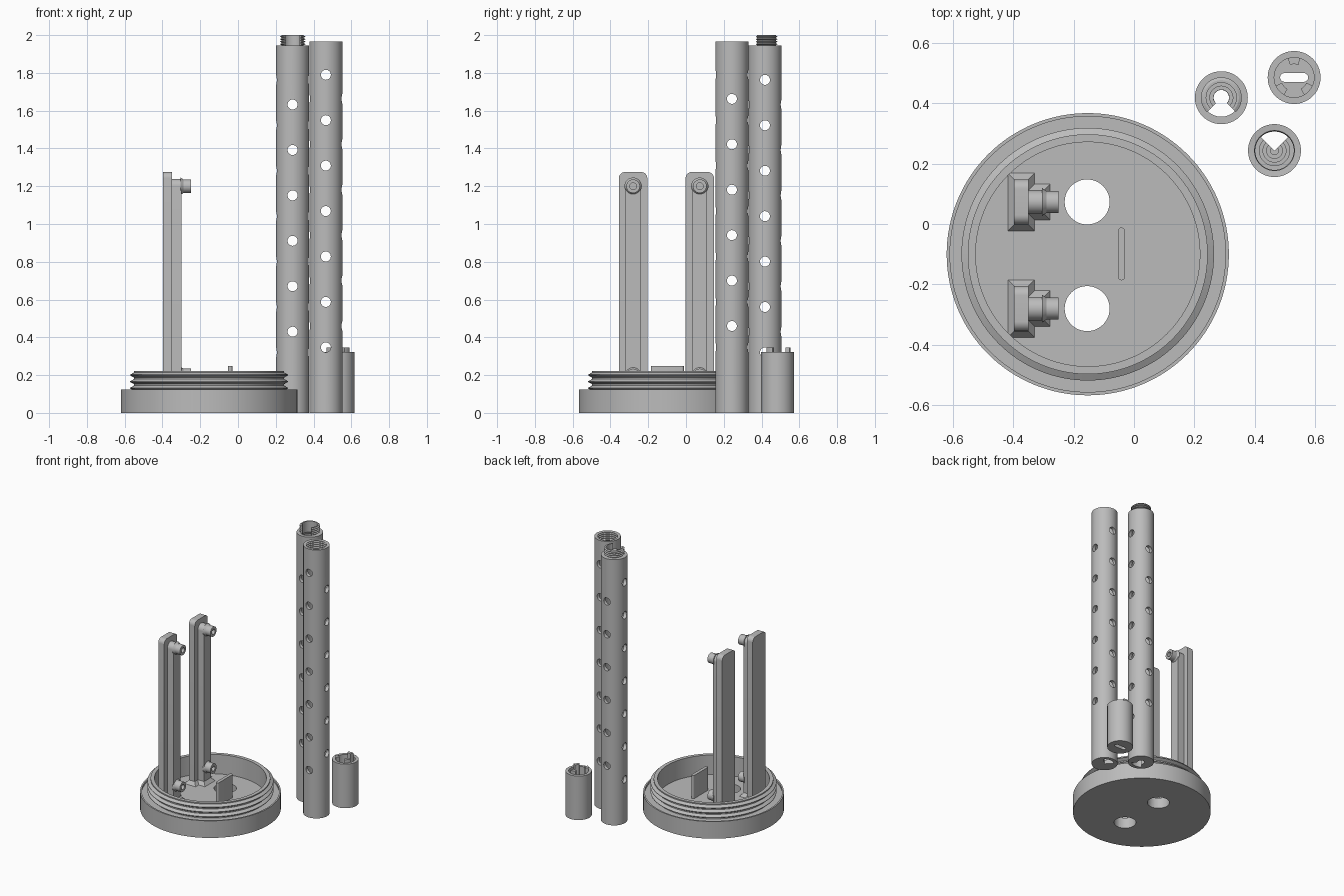
import bpy, bmesh, math
from mathutils import Matrix, Vector

if "Cube" in bpy.data.objects:
    bpy.data.objects.remove(bpy.data.objects["Cube"])

grey = bpy.data.materials.new("light_grey")
grey.diffuse_color = (0.5, 0.5, 0.5, 1)
grey.use_nodes = True
grey.node_tree.nodes["Principled BSDF"].inputs["Base Color"].default_value = grey.diffuse_color
ALONG_X = Matrix(((0, 0, 1), (1, 0, 0), (0, 1, 0))).to_4x4()   # local x,y,z -> world y,z,x
ALONG_Y = Matrix(((1, 0, 0), (0, 0, 1), (0, 1, 0))).to_4x4()


def finish(name, bm, mat=Matrix()):
    bm.transform(mat)
    bmesh.ops.recalc_face_normals(bm, faces=bm.faces)
    me = bpy.data.meshes.new(name)
    bm.to_mesh(me)
    bm.free()
    me.materials.append(grey)
    ob = bpy.data.objects.new(name, me)
    bpy.context.collection.objects.link(ob)
    return ob


def activate(ob):
    bpy.ops.object.select_all(action='DESELECT')
    ob.select_set(True)
    bpy.context.view_layer.objects.active = ob


def smooth(ob):
    activate(ob)
    bpy.ops.object.shade_smooth_by_angle(angle=math.radians(30))


def lathe(name, profile, n, mat=Matrix()):
    """Revolve (r, z) points running from axis to axis."""
    bm = bmesh.new()
    rings = []
    for r, z in profile:
        if r < 1e-6:
            rings.append([bm.verts.new((0, 0, z))] * n)
        else:
            rings.append([bm.verts.new((r * math.cos(2 * math.pi * i / n),
                                        r * math.sin(2 * math.pi * i / n), z)) for i in range(n)])
    for a, b in zip(rings, rings[1:]):
        for i in range(n):
            j = (i + 1) % n
            quad = list(dict.fromkeys((a[i], a[j], b[j], b[i])))
            if len(quad) > 2:
                bm.faces.new(quad)
    return finish(name, bm, mat)


def prism(name, pts, lo, hi, mat=Matrix()):
    """Extrude a flat outline along local z."""
    bm = bmesh.new()
    a = [bm.verts.new((x, y, lo)) for x, y in pts]
    b = [bm.verts.new((x, y, hi)) for x, y in pts]
    bm.faces.new(a)
    bm.faces.new(b)
    for i in range(len(a)):
        j = (i + 1) % len(a)
        bm.faces.new((a[i], a[j], b[j], b[i]))
    return finish(name, bm, mat)


def arc(cx, cy, r, a0, a1, n=10):
    return [(cx + r * math.cos(math.radians(a0 + (a1 - a0) * i / n)),
             cy + r * math.sin(math.radians(a0 + (a1 - a0) * i / n))) for i in range(n + 1)]


def cut(ob, cutter):
    activate(ob)
    mod = ob.modifiers.new("cut", 'BOOLEAN')
    mod.operation, mod.solver, mod.object = 'DIFFERENCE', 'EXACT', cutter
    bpy.ops.object.modifier_apply(modifier=mod.name)
    bpy.data.objects.remove(cutter)


def cylinder(r, lo, hi, mat, n=32):
    return lathe("cutter", [(0, lo), (r, lo), (r, hi), (0, hi)], n, mat)


def thread(r_root, r_tip, lo, hi, turns):
    """Zigzag profile from lo to hi."""
    p = (hi - lo) / turns
    pts = []
    for k in range(turns):
        z = lo + k * p
        pts += [(r_root, z), (r_root, z + p * 0.15), (r_tip, z + p * 0.5),
                (r_tip, z + p * 0.6), (r_root, z + p * 0.95)]
    return pts + [(r_root, hi)]


def at(x, y, z=0):
    return Matrix.Translation((x, y, z))


# ---- round base with threaded collar
FLOOR, BX, BY = 0.08, -0.153, -0.1
base = lathe("threaded_base", [(0, 0), (0.467, 0), (0.467, 0.125), (0.456, 0.125), (0.456, 0.11), (0.4, 0.11)]
             + thread(0.397, 0.418, 0.112, 0.216, 3)
             + [(0.397, 0.222), (0.371, 0.222), (0.371, FLOOR), (0, FLOOR)], 128, at(BX, BY))
STAND_Y = (-0.28, 0.073)
for y in STAND_Y:
    cut(base, cylinder(0.0745, -0.1, 0.3, at(-0.155, y), 48))
smooth(base)

# ---- low fin on the base floor
fin = prism("floor_fin", arc(-0.0415, -0.023, 0.0115, 0, 180) + arc(-0.0415, -0.175, 0.0115, 180, 360),
            FLOOR - 0.01, 0.249)
smooth(fin)


# ---- upright stands: plate, rib, pegs and flared feet
def foot(name, x0, x1, half, y, grow=0.022, h=0.025):
    bm = bmesh.new()
    bmesh.ops.create_cube(bm, size=1)
    for v in bm.verts:
        g = grow if v.co.z < 0 else 0
        v.co = Vector(((x1 + g) if v.co.x > 0 else (x0 - g),
                       y + math.copysign(half + g, v.co.y),
                       FLOOR - 0.002 if v.co.z < 0 else FLOOR + h))
    finish(name, bm)


for side, y in zip(("front", "back"), STAND_Y):
    w, top, r = 0.075, 1.275, 0.032
    outline = ([(-w, FLOOR - 0.01), (w, FLOOR - 0.01)] + arc(w - r, top - r, r, 0, 90)
               + arc(-w + r, top - r, r, 90, 180))
    smooth(prism(side + "_stand_plate", outline, -0.397, -0.349, at(0, y) @ ALONG_X))
    rib = [(-0.039, FLOOR - 0.01), (0.039, FLOOR - 0.01)] + arc(0, 1.2, 0.039, 0, 180, 20)
    smooth(prism(side + "_stand_rib", rib, -0.35, -0.298, at(0, y) @ ALONG_X))
    for level, z in (("lower", 0.198), ("upper", 1.2)):
        peg = lathe(f"{side}_{level}_peg", [(0, 0), (0.046, 0), (0.036, 0.015), (0.036, 0.054), (0.018, 0.054),
                                            (0.018, 0.005), (0, 0.005)],
                    32, at(-0.304, y, z) @ ALONG_X)
        smooth(peg)
    foot(side + "_plate_foot", -0.397, -0.349, w, y)
    foot(side + "_rib_foot", -0.349, -0.298, 0.039, y)


# ---- perforated tubes with stepped bottoms
R, BORE = 0.0875, 0.064
steps = [(BORE, 0.075), (0.05, 0.075), (0.05, 0.06), (0.038, 0.06), (0.038, 0.045),
         (0.026, 0.045), (0.026, 0.035), (0.013, 0.035), (0.013, 0.028), (0, 0.028)]


def perforate(ob, x, y, z_front, n_front, z_side, n_side):
    for i in range(n_front):
        cut(ob, cylinder(0.0265, -0.2, 0.2, at(x, y, z_front + 0.2405 * i) @ ALONG_Y, 24))
    for i in range(n_side):
        cut(ob, cylinder(0.0265, -0.2, 0.2, at(x, y, z_side + 0.2405 * i) @ ALONG_X, 24))


def wedge(x, y, direction, r, lo, hi):
    return prism("cutter", [(0, 0)] + arc(0, 0, r, direction - 45, direction + 45, 12), lo, hi, at(x, y))


AX, AY = 0.289, 0.418
tube_a = lathe("male_tube", [(0, 0), (R, 0), (R, 1.945)] + thread(0.058, 0.0675, 1.945, 1.998, 4)
               + [(0.058, 2.0), (0.05, 2.0), (0.05, 1.92), (BORE, 1.9)] + steps, 64, at(AX, AY))
perforate(tube_a, AX, AY, 0.43, 6, 0.32, 7)
cut(tube_a, wedge(AX, AY, 270, 0.063, -0.1, 0.15))
cut(tube_a, cylinder(0.0255, -0.1, 0.15, at(AX, AY)))
cut(tube_a, wedge(AX, AY, 270, 0.12, 1.9455, 2.1))
cut(tube_a, wedge(AX, AY, 270, 0.063, 1.85, 1.9465))
smooth(tube_a)

CX, CY = 0.465, 0.243
tube_b = lathe("female_tube", [(0, 0), (R, 0), (R, 1.965)] + thread(0.066, 0.073, 1.89, 1.963, 5)[::-1]
               + [(BORE, 1.88)] + steps, 64, at(CX, CY))
perforate(tube_b, CX, CY, 0.347, 7, 0.46, 6)
cut(tube_b, wedge(CX, CY, 90, 0.063, -0.1, 0.15))
smooth(tube_b)

# ---- short end cap with a slot and three tabs
PX, PY = 0.53, 0.485
cap = lathe("end_cap", [(0, 0), (R, 0), (R, 0.322), (0.066, 0.322), (0.066, 0.06), (0, 0.06)], 64, at(PX, PY))
cut(cap, prism("cutter", arc(0.032, 0, 0.0145, -90, 90) + arc(-0.032, 0, 0.0145, 90, 270), -0.1, 0.1, at(PX, PY)))
smooth(cap)
for i, a in enumerate((90, 222, 318)):
    tab = prism(f"cap_tab_{i + 1}", arc(0, 0, 0.067, a - 18, a + 18) + arc(0, 0, 0.044, a + 18, a - 18),
                0.05, 0.345, at(PX, PY))
    smooth(tab)
